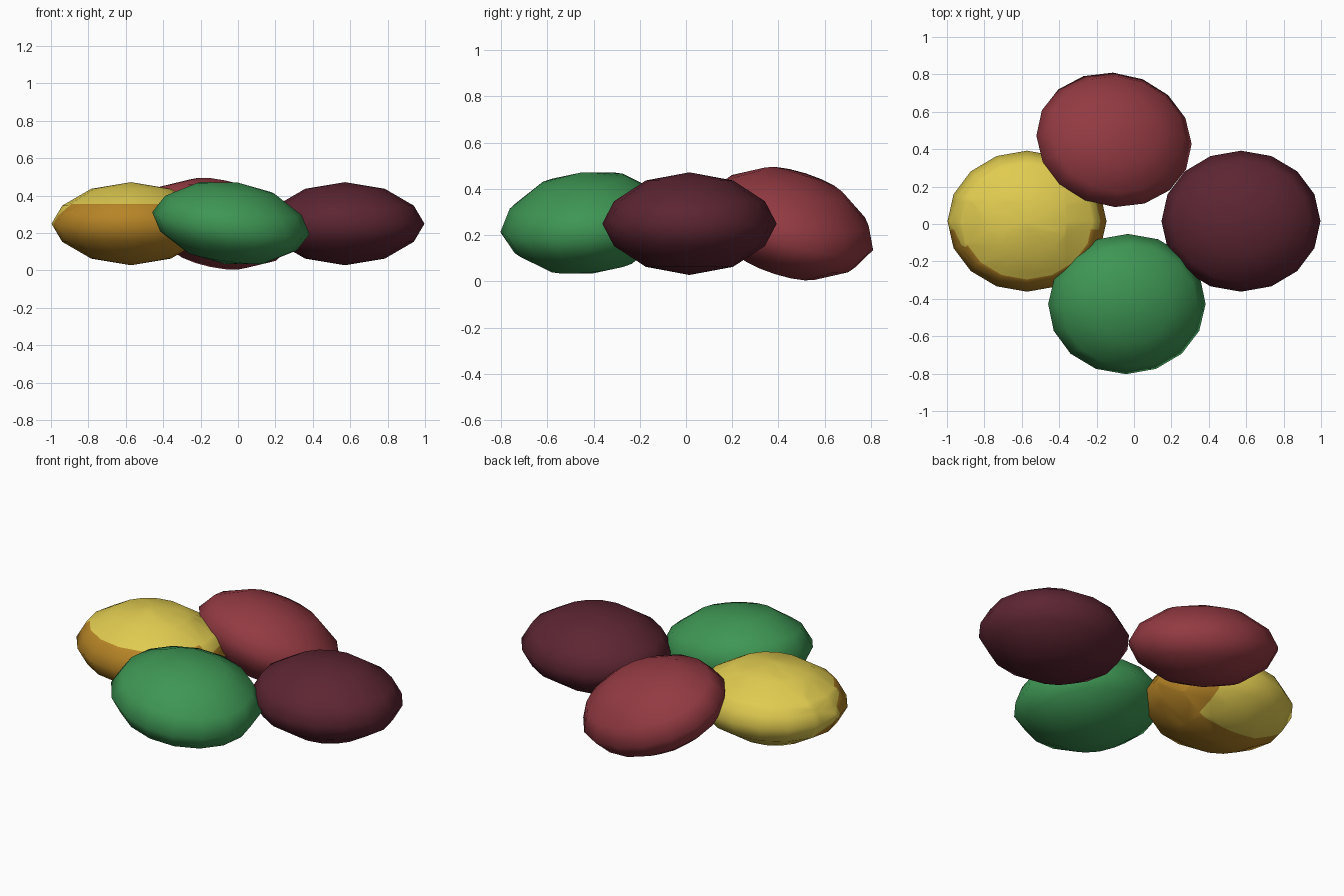
import bpy, bmesh, math
from mathutils import Vector

if "Cube" in bpy.data.objects:
    bpy.data.objects.remove(bpy.data.objects["Cube"])

RADII = (0.425, 0.377, 0.222)


def material(name, rgb):
    m = bpy.data.materials.new(name)
    def lin(c):
        c /= 255
        return c / 12.92 if c < 0.04 else ((c + 0.055) / 1.055) ** 2.4
    m.diffuse_color = (*[lin(c) for c in rgb], 1)
    m.use_nodes = True
    m.node_tree.nodes["Principled BSDF"].inputs["Base Color"].default_value = m.diffuse_color
    return m


def is_amber(p):
    # underside and front flank of the yellow pebble, in unit-sphere space
    x, y, z = p
    if x > 0.5 and z < 0.25:
        return True
    if z > 0:
        return y < -0.12 and z < 0.48 and z < 1.75 + 1.7 * x
    return y < min(0.27, -0.12 - 1.05 * z)


def pebble(name, loc, tilt, mats, cuts=()):
    bm = bmesh.new()
    bmesh.ops.create_uvsphere(bm, u_segments=16, v_segments=6, radius=1)
    for v in bm.verts:
        v.co.z *= abs(v.co.z) ** 0.2 if abs(v.co.z) > 1e-4 else 1
    # cut the colour borders into the surface
    for co, no in cuts:
        bmesh.ops.bisect_plane(bm, geom=bm.verts[:] + bm.edges[:] + bm.faces[:],
                               plane_co=co, plane_no=no, dist=1e-5)
    for f in bm.faces:
        f.smooth = True
        if cuts:
            f.material_index = int(is_amber(f.calc_center_median()))
    bmesh.ops.scale(bm, vec=RADII, verts=bm.verts)
    me = bpy.data.meshes.new(name)
    bm.to_mesh(me)
    bm.free()
    for m in mats:
        me.materials.append(m)
    ob = bpy.data.objects.new(name, me)
    ob.location = loc
    ob.rotation_euler = [math.radians(a) for a in tilt]
    bpy.context.collection.objects.link(ob)


yellow = material("yellow", (224, 203, 80))
amber = material("amber", (182, 132, 38))
green = material("green", (62, 150, 84))
red = material("red", (147, 58, 66))
maroon = material("maroon", (92, 37, 50))

# border planes: point, normal
borders = [((0, 0, 0.48), (0, 0, 1)), ((0, 0, 1.75), (1.7, 0, -1)),
           ((0, -0.12, 0), (0, 1, 0)), ((0, 0, 0), (0, 0, 1)),
           ((0.5, 0, 0), (1, 0, 0)), ((0, 0, 0.25), (0, 0, 1)),
           ((0, 0.27, 0), (0, 1, 0)), ((0, -0.12, 0), (0, 1, 1.05))]

pebble("yellow_pebble", (-0.572, 0.015, 0.25), (0, 0, 0), [yellow, amber],
       [(Vector(a), Vector(b).normalized()) for a, b in borders])
pebble("maroon_pebble", (0.572, 0.015, 0.25), (0, 0, 0), [maroon])
pebble("green_pebble", (-0.038, -0.428, 0.253), (6, 8, 0), [green])
pebble("red_pebble", (-0.107, 0.45, 0.25), (-18, 12, -3), [red])
